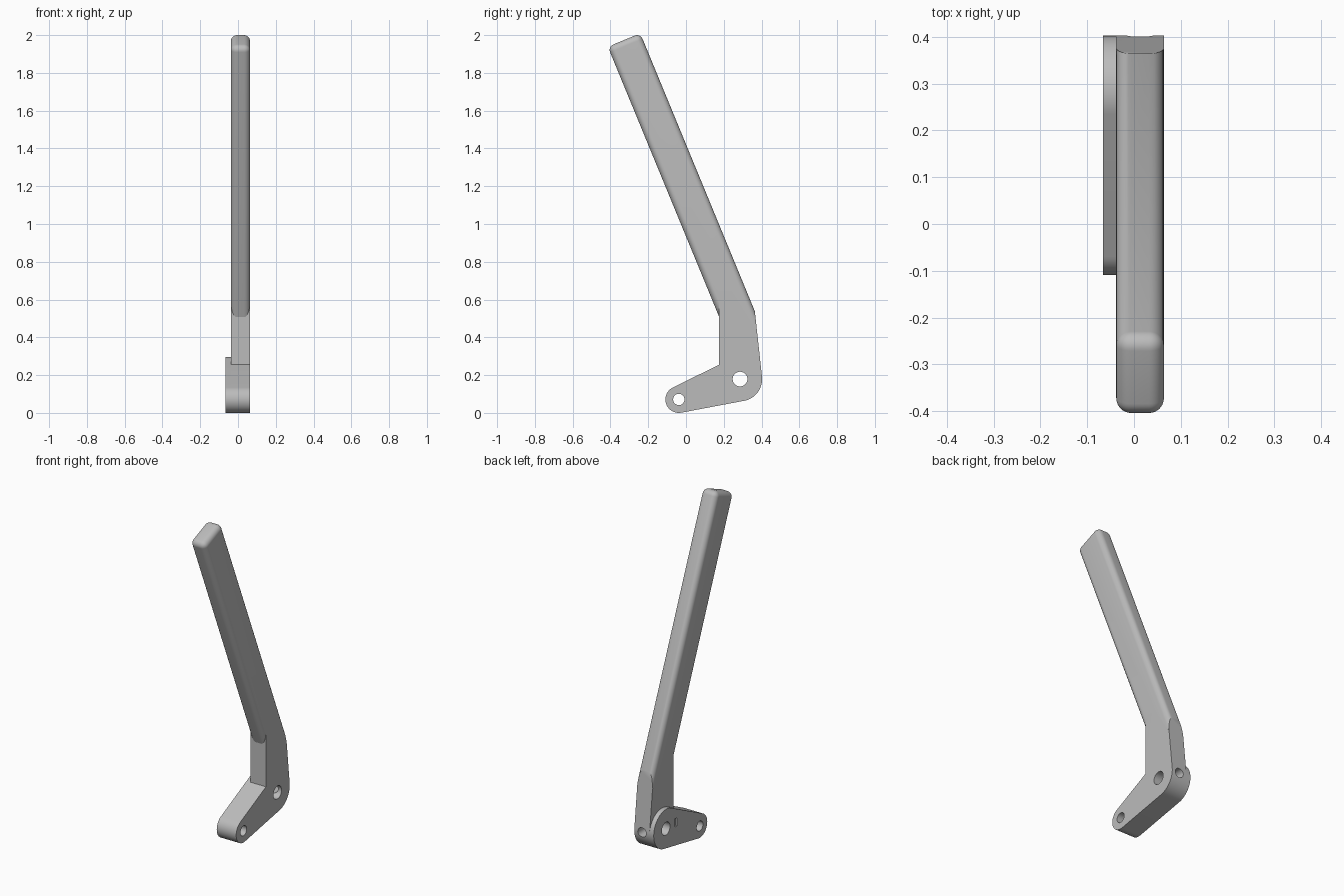
import bpy, bmesh
from math import pi, cos, sin, atan2, acos, radians, hypot
from mathutils import Matrix, Vector

if "Cube" in bpy.data.objects:
    bpy.data.objects.remove(bpy.data.objects["Cube"], do_unlink=True)

grey = bpy.data.materials.new("satin_grey")
grey.use_nodes = True
colour = (0.5, 0.5, 0.5, 1)
grey.diffuse_color = colour
grey.node_tree.nodes["Principled BSDF"].inputs["Base Color"].default_value = colour

# Main dimensions (y, z) of the lever
X_PLATE, X_BODY, X_FACE = -0.066, -0.038, 0.064
X_MID = (X_BODY + X_FACE) / 2
TIP, TIP_R = (-0.038, 0.071), 0.071
PIVOT, PIVOT_R = (0.286, 0.179), 0.117
ELBOW = (0.362, 0.56)
FRONT_Y = 0.176
TILT = radians(22.4)


def make_object(name, bm):
    bmesh.ops.recalc_face_normals(bm, faces=bm.faces)
    mesh = bpy.data.meshes.new(name)
    bm.to_mesh(mesh)
    bm.free()
    mesh.materials.append(grey)
    ob = bpy.data.objects.new(name, mesh)
    bpy.context.collection.objects.link(ob)
    return ob


def extrude_outline(name, outline, x0, x1):
    bm = bmesh.new()
    face = bm.faces.new([bm.verts.new((x0, y, z)) for y, z in outline])
    new = bmesh.ops.extrude_face_region(bm, geom=[face])["geom"]
    bmesh.ops.translate(bm, vec=(x1 - x0, 0, 0),
                        verts=[v for v in new if isinstance(v, bmesh.types.BMVert)])
    return make_object(name, bm)


def arc(centre, r, a0, a1, n):
    return [(centre[0] + r * cos(a0 + (a1 - a0) * i / n),
             centre[1] + r * sin(a0 + (a1 - a0) * i / n)) for i in range(n + 1)]


def combine(target, tool, operation):
    mod = target.modifiers.new("combine", "BOOLEAN")
    mod.operation, mod.object, mod.solver = operation, tool, "EXACT"
    bpy.context.view_layer.objects.active = target
    bpy.ops.object.modifier_apply(modifier=mod.name)
    bpy.data.objects.remove(tool, do_unlink=True)


def cylinder(name, r, depth, matrix):
    bm = bmesh.new()
    bmesh.ops.create_cone(bm, cap_ends=True, segments=40, radius1=r, radius2=r,
                          depth=depth, matrix=matrix)
    return make_object(name, bm)


# Directions of the tangent lines joining the two round ends
dy, dz = PIVOT[0] - TIP[0], PIVOT[1] - TIP[1]
axis = atan2(dz, dy)
spread = acos((TIP_R - PIVOT_R) / hypot(dy, dz))
top, bottom = axis + spread, axis - spread
tip_arc = arc(TIP, TIP_R, top, bottom + 2 * pi, 28)

# Direction of the back face, tangent to the pivot round
ey, ez = ELBOW[0] - PIVOT[0], ELBOW[1] - PIVOT[1]
back = atan2(ez, ey) - acos(PIVOT_R / hypot(ey, ez))
back_top = (ELBOW[0] + 0.12 * sin(back), ELBOW[1] - 0.12 * cos(back))

# Square-edged elbow and foot
crook_z = tip_arc[0][1] + (FRONT_Y - tip_arc[0][0]) * -cos(top) / sin(top)
outline = tip_arc + arc(PIVOT, PIVOT_R, bottom, back, 24)
outline += [back_top, (0.25, 0.63), (FRONT_Y, 0.63), (FRONT_Y, crook_z)]
body = extrude_outline("lever_body", outline, X_BODY, X_FACE)

# Rounded handle, trimmed by the back face
bm = bmesh.new()
length = 1.8
bmesh.ops.create_cube(bm, size=1, matrix=Matrix.Diagonal(
    (X_FACE - X_BODY, 0.186, length, 1)))
bmesh.ops.bevel(bm, geom=bm.edges[:], offset=0.032, segments=8, profile=0.5,
                affect="EDGES", clamp_overlap=True)
end = Vector((X_MID, -0.328, 1.974))
turn = Matrix.Rotation(TILT, 4, "X")
bmesh.ops.transform(bm, verts=bm.verts, matrix=Matrix.Translation(end) @ turn
                    @ Matrix.Translation((0, 0, -length / 2)))
bmesh.ops.bisect_plane(bm, geom=bm.verts[:] + bm.edges[:] + bm.faces[:],
                       plane_co=(0, *ELBOW), plane_no=(0, cos(back), sin(back)),
                       clear_outer=True)
bmesh.ops.holes_fill(bm, edges=[e for e in bm.edges if e.is_boundary], sides=0)
combine(body, make_object("handle", bm), "UNION")

# Raised plate on the right face
plate = extrude_outline("pivot_plate", tip_arc + arc(PIVOT, PIVOT_R, bottom, top, 40),
                        X_PLATE, X_BODY)

# Pivot and tip holes through both parts
across = Matrix.Rotation(pi / 2, 4, "Y")
for part in (body, plate):
    for centre, r in ((PIVOT, 0.039), (TIP, 0.03)):
        place = Matrix.Translation((0, *centre)) @ across
        combine(part, cylinder("hole_cutter", r, 0.4, place), "DIFFERENCE")

# Set screw hole from the back into the pivot hole
place = Matrix.Translation((X_MID, PIVOT[0] + 0.1, PIVOT[1])) @ Matrix.Rotation(pi / 2, 4, "X")
combine(body, cylinder("screw_cutter", 0.028, 0.2, place), "DIFFERENCE")

# Shallow slot in the plate
bm = bmesh.new()
bmesh.ops.create_cube(bm, size=1, matrix=Matrix.Translation((X_PLATE, 0.19, 0.18))
                      @ Matrix.Diagonal((0.02, 0.02, 0.05, 1)))
combine(plate, make_object("slot_cutter", bm), "DIFFERENCE")

for part in (body, plate):
    bpy.ops.object.select_all(action="DESELECT")
    part.select_set(True)
    bpy.context.view_layer.objects.active = part
    bpy.ops.object.shade_smooth_by_angle(angle=radians(20))
